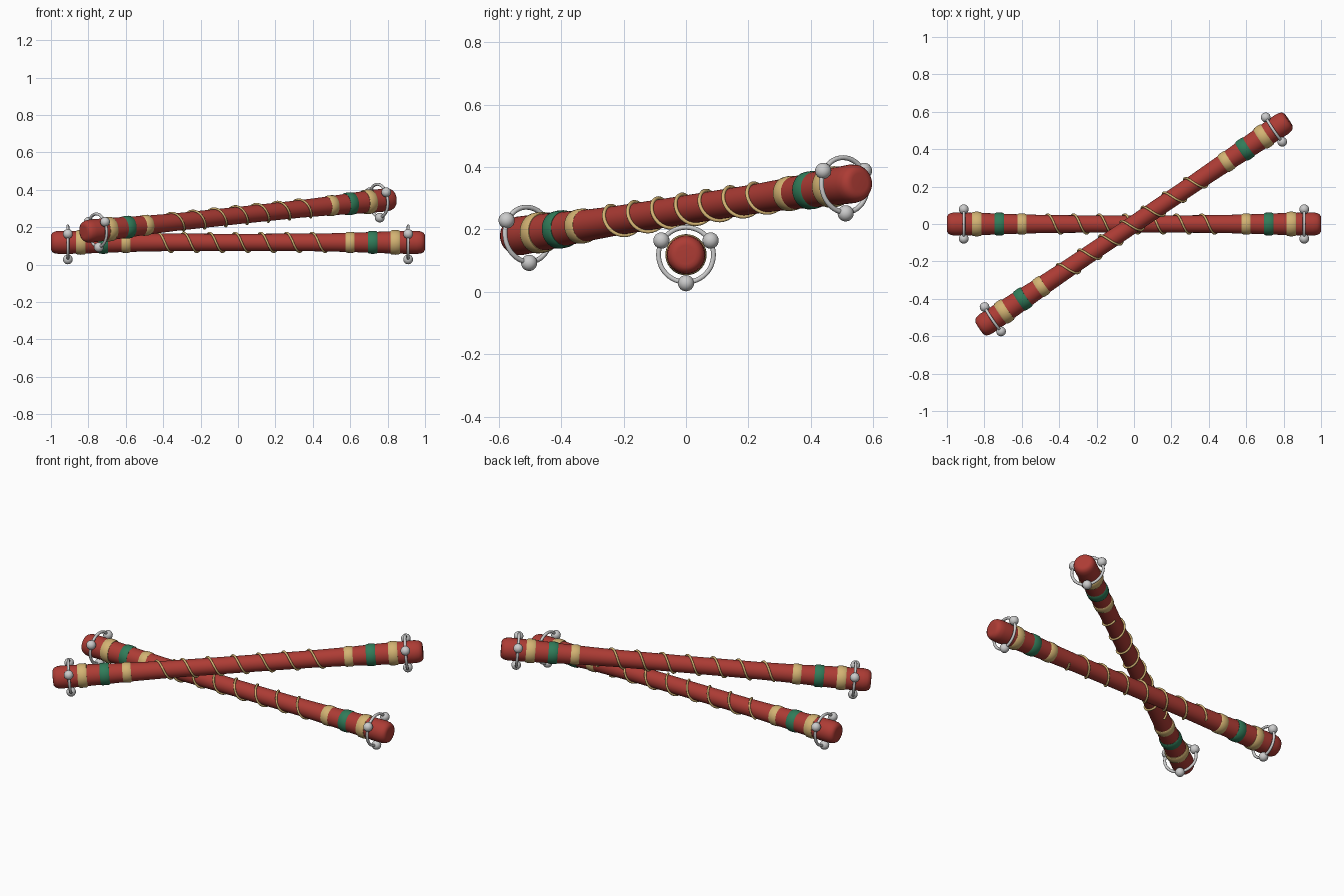
import bpy, bmesh
from math import sin, cos, pi, radians
from mathutils import Matrix, Vector, Euler

if "Cube" in bpy.data.objects:
    bpy.data.objects.remove(bpy.data.objects["Cube"])


def material(name, rgb):
    m = bpy.data.materials.new(name)
    m.diffuse_color = (*rgb, 1)
    m.use_nodes = True
    m.node_tree.nodes["Principled BSDF"].inputs["Base Color"].default_value = m.diffuse_color
    return m


RED = material("red_lacquer", (0.42, 0.045, 0.035))
CREAM = material("cream_gold", (0.65, 0.45, 0.17))
GREEN = material("green", (0.03, 0.2, 0.1))
SILVER = material("silver", (0.65, 0.65, 0.62))


def finish(obj, mat, matrix):
    obj.data.materials.append(mat)
    obj.matrix_world = matrix
    if obj.type == 'MESH':
        bpy.ops.object.select_all(action='DESELECT')
        obj.select_set(True)
        bpy.context.view_layer.objects.active = obj
        bpy.ops.object.shade_smooth_by_angle(angle=radians(40))
    return obj


def lathe(name, profile, mat, matrix, sides=40, closed=False):
    """Spin (x, radius) points around the local x axis."""
    bm = bmesh.new()
    verts = [bm.verts.new((x, 0, r)) for x, r in profile]
    for a, b in zip(verts, verts[1:]):
        bm.edges.new((a, b))
    if closed:
        bm.edges.new((verts[-1], verts[0]))
    bmesh.ops.spin(bm, geom=bm.verts[:] + bm.edges[:], cent=(0, 0, 0), axis=(1, 0, 0),
                   angle=2 * pi, steps=sides, use_duplicate=False)
    bmesh.ops.remove_doubles(bm, verts=bm.verts, dist=1e-5)
    bmesh.ops.recalc_face_normals(bm, faces=bm.faces)
    me = bpy.data.meshes.new(name)
    bm.to_mesh(me)
    bm.free()
    obj = bpy.data.objects.new(name, me)
    bpy.context.collection.objects.link(obj)
    return finish(obj, mat, matrix)


def wire(name, points, radius, mat, matrix):
    cu = bpy.data.curves.new(name, 'CURVE')
    cu.dimensions = '3D'
    cu.bevel_depth = radius
    cu.bevel_resolution = 2
    cu.use_fill_caps = True
    sp = cu.splines.new('POLY')
    sp.points.add(len(points) - 1)
    for p, co in zip(sp.points, points):
        p.co = (*co, 1)
    sp.use_smooth = True
    obj = bpy.data.objects.new(name, cu)
    bpy.context.collection.objects.link(obj)
    return finish(obj, mat, matrix)


def stick(prefix, matrix):
    # Tapered wooden body with rounded ends
    half = [(0, .046), (.4, .047), (.6, .051), (.75, .057), (.9, .061), (.955, .062),
            (.978, .059), (.992, .052), (.999, .041), (1, .03), (1, 0)]
    body = [(-x, r) for x, r in reversed(half[1:])] + half
    lathe(prefix + "_body", body, RED, matrix)

    # Spiral wire
    turns, n, span = 7, 28, .48
    pts = []
    for i in range(turns * n + 1):
        f = i / (turns * n)
        t = -.9 + 2 * pi * turns * f
        pts.append((span * (2 * f - 1), .051 * cos(t), .051 * sin(t)))
    wire(prefix + "_spiral_wire", pts, .006, CREAM, matrix)

    for side, s in (("left", -1), ("right", 1)):
        tag = f"{prefix}_{side}"
        # Painted bands
        for label, x, w, r, mat in (("outer_band", .84, .025, .066, CREAM),
                                    ("green_band", .72, .026, .061, GREEN),
                                    ("inner_band", .60, .024, .056, CREAM)):
            prof = [(-w, r - .02), (-w, r - .005), (-w * .75, r - .001), (0, r),
                    (w * .75, r - .001), (w, r - .005), (w, r - .02)]
            lathe(f"{tag}_{label}", [(s * x + px, pr) for px, pr in prof], mat, matrix,
                  closed=True)
        # Bell ring
        ring = [(s * .91 + .008 * cos(k * pi / 5), .088 + .008 * sin(k * pi / 5))
                for k in range(10)]
        lathe(tag + "_bell_ring", ring, SILVER, matrix, sides=48, closed=True)
        # Three round bells on each ring
        for k in range(3):
            a = radians(-90 + 120 * k)
            bpy.ops.mesh.primitive_uv_sphere_add(segments=20, ring_count=12, radius=.026)
            bell = bpy.context.object
            bell.name = f"{tag}_bell_{k + 1}"
            pos = Vector((s * .91, .091 * cos(a), .091 * sin(a)))
            finish(bell, SILVER, matrix @ Matrix.Translation(pos))


# Lower stick lies along x, upper stick crosses over it at a tilt
stick("lower_stick", Matrix.Translation((0, 0, .119)))
stick("upper_stick", Matrix.Translation((0, 0, .263))
      @ Euler((0, radians(-5), radians(34))).to_matrix().to_4x4())
